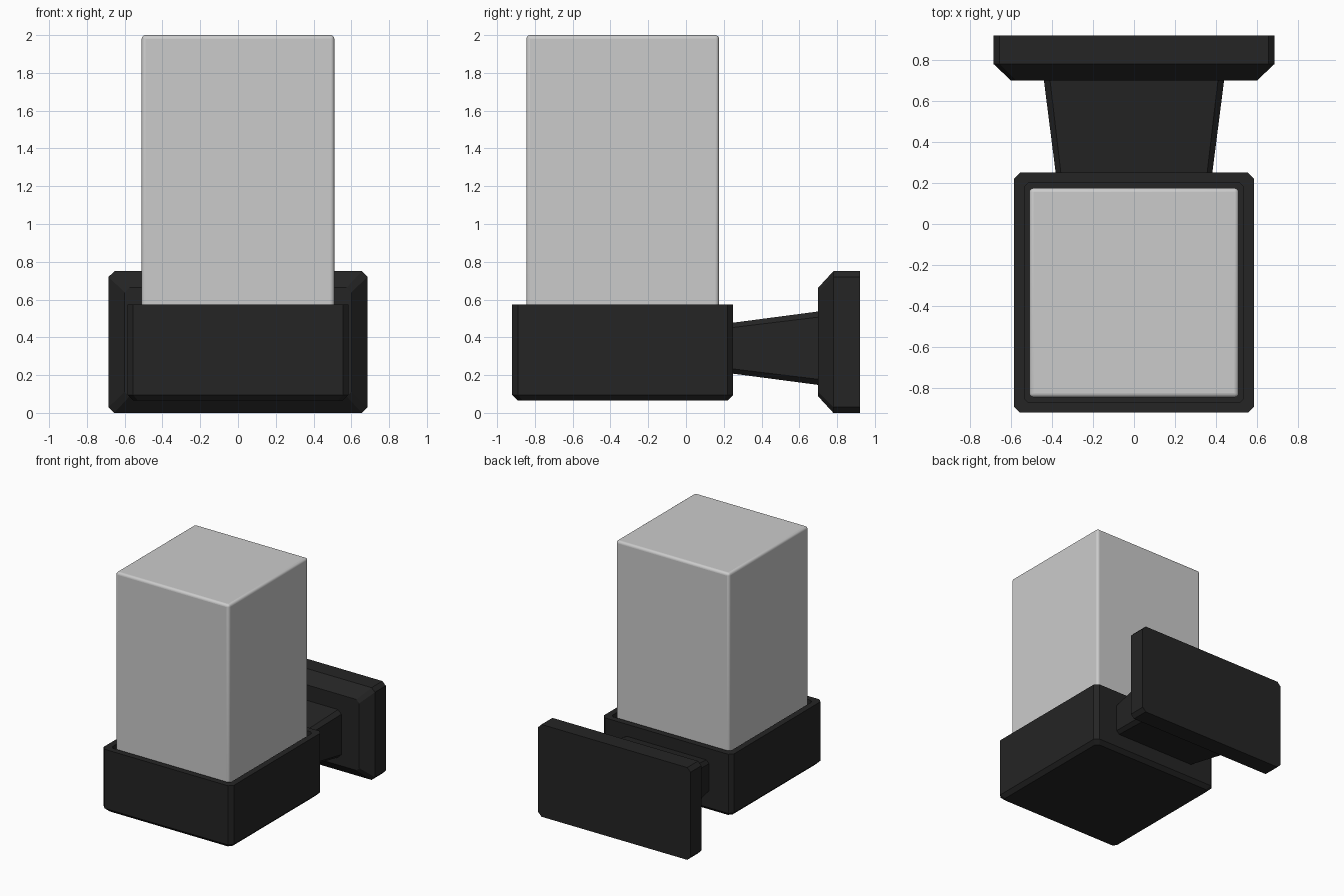
import bpy, bmesh

if "Cube" in bpy.data.objects:
    bpy.data.objects.remove(bpy.data.objects["Cube"])

dark = bpy.data.materials.new("black_metal")
dark.diffuse_color = (0.018, 0.018, 0.018, 1)
dark.use_nodes = True
dark.node_tree.nodes["Principled BSDF"].inputs["Base Color"].default_value = dark.diffuse_color


def section(hu, hv, c):
    """Rectangle outline with cut corners."""
    return [(hu, -hv + c), (hu, hv - c), (hu - c, hv), (-hu + c, hv),
            (-hu, hv - c), (-hu, -hv + c), (-hu + c, -hv), (hu - c, -hv)]


def loft(name, axis, offset, sections):
    """Skin sections (position, half_u, half_v, corner) along the y or z axis."""
    bm = bmesh.new()
    rings = []
    for pos, hu, hv, c in sections:
        ring = []
        for u, v in section(hu, hv, c):
            co = (u, pos, v + offset) if axis == 'Y' else (u, v + offset, pos)
            ring.append(bm.verts.new(co))
        rings.append(ring)
    for a, b in zip(rings, rings[1:]):
        for i in range(8):
            j = (i + 1) % 8
            bm.faces.new((a[i], a[j], b[j], b[i]))
    bm.faces.new(rings[0])
    bm.faces.new(rings[-1])
    bmesh.ops.recalc_face_normals(bm, faces=bm.faces)
    mesh = bpy.data.meshes.new(name)
    bm.to_mesh(mesh)
    bm.free()
    mesh.materials.append(dark)
    obj = bpy.data.objects.new(name, mesh)
    bpy.context.collection.objects.link(obj)
    return obj


# Wall plate with sloped front border
loft("wall_plate", 'Y', 0.375, [
    (0.70, 0.60, 0.288, 0.025),
    (0.78, 0.685, 0.375, 0.03),
    (0.92, 0.685, 0.375, 0.03)])

# Arm flaring towards the wall
loft("arm", 'Y', 0.3425, [
    (0.235, 0.38, 0.133, 0.025),
    (0.705, 0.44, 0.195, 0.03)])

# Square holder cup: chamfered base, thin walls, inner recess
loft("holder_cup", 'Z', -0.335, [
    (0.065, 0.555, 0.555, 0.025),
    (0.095, 0.585, 0.585, 0.03),
    (0.575, 0.585, 0.585, 0.03),
    (0.575, 0.535, 0.535, 0.02),
    (0.12, 0.535, 0.535, 0.02)])

# Frosted glass block seated in the cup
bpy.ops.mesh.primitive_cube_add(size=1, location=(0, -0.335, 1.06))
glass = bpy.context.object
glass.name = "glass_shade"
glass.scale = (1.02, 1.02, 1.88)
bpy.ops.object.transform_apply(location=False, rotation=False, scale=True)
bevel = glass.modifiers.new("soft_edges", 'BEVEL')
bevel.width = 0.02
bevel.segments = 4
bpy.ops.object.shade_smooth_by_angle()
